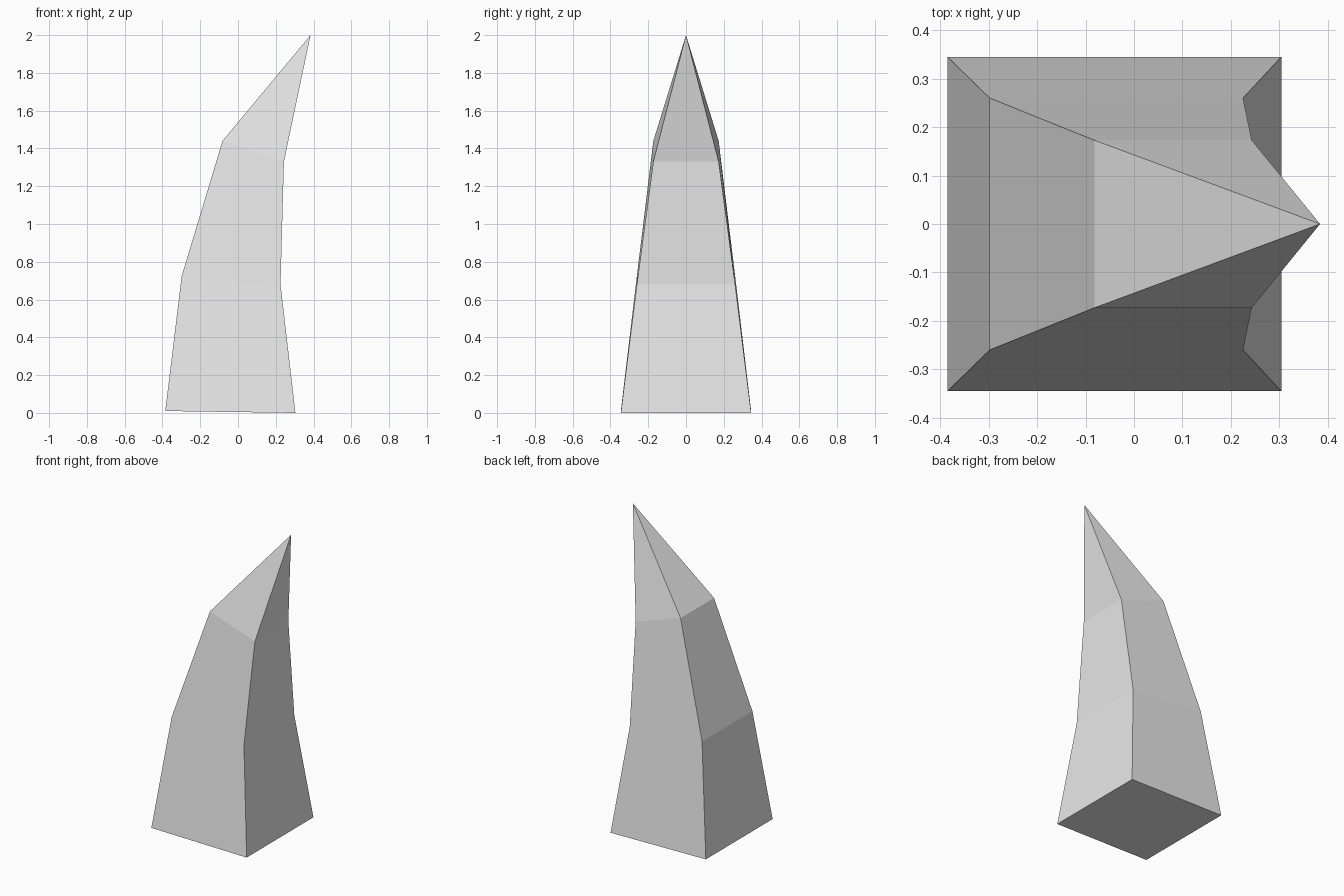
import bpy
import bmesh

cube = bpy.data.objects.get("Cube")
if cube:
    bpy.data.objects.remove(cube, do_unlink=True)


def make_material(name, colour):
    mat = bpy.data.materials.new(name)
    mat.use_nodes = True
    mat.diffuse_color = colour
    mat.node_tree.nodes["Principled BSDF"].inputs["Base Color"].default_value = colour
    return mat


# Square sections of the spike: left edge (x, z), right edge (x, z), half depth
SECTIONS = [
    ((-0.385, 0.01), (0.304, 0.0), 0.345),
    ((-0.298, 0.725), (0.225, 0.68), 0.26),
    ((-0.082, 1.44), (0.243, 1.33), 0.173),
]
TIP = (0.384, 0.0, 2.0)

bm = bmesh.new()
rings = []
for (xa, za), (xb, zb), d in SECTIONS:
    corners = [(xa, -d, za), (xb, -d, zb), (xb, d, zb), (xa, d, za)]
    rings.append([bm.verts.new(c) for c in corners])
tip = bm.verts.new(TIP)

# Base, side bands and pointed end
bm.faces.new(rings[0][::-1])
for i in range(4):
    j = (i + 1) % 4
    for low, high in zip(rings, rings[1:]):
        bm.faces.new((low[i], low[j], high[j], high[i]))
    bm.faces.new((rings[-1][i], rings[-1][j], tip))
bmesh.ops.recalc_face_normals(bm, faces=bm.faces)

mesh = bpy.data.meshes.new("curved_spike")
bm.to_mesh(mesh)
bm.free()
mesh.materials.append(make_material("light_grey", (0.8, 0.8, 0.8, 1.0)))
spike = bpy.data.objects.new("curved_spike", mesh)
bpy.context.collection.objects.link(spike)
